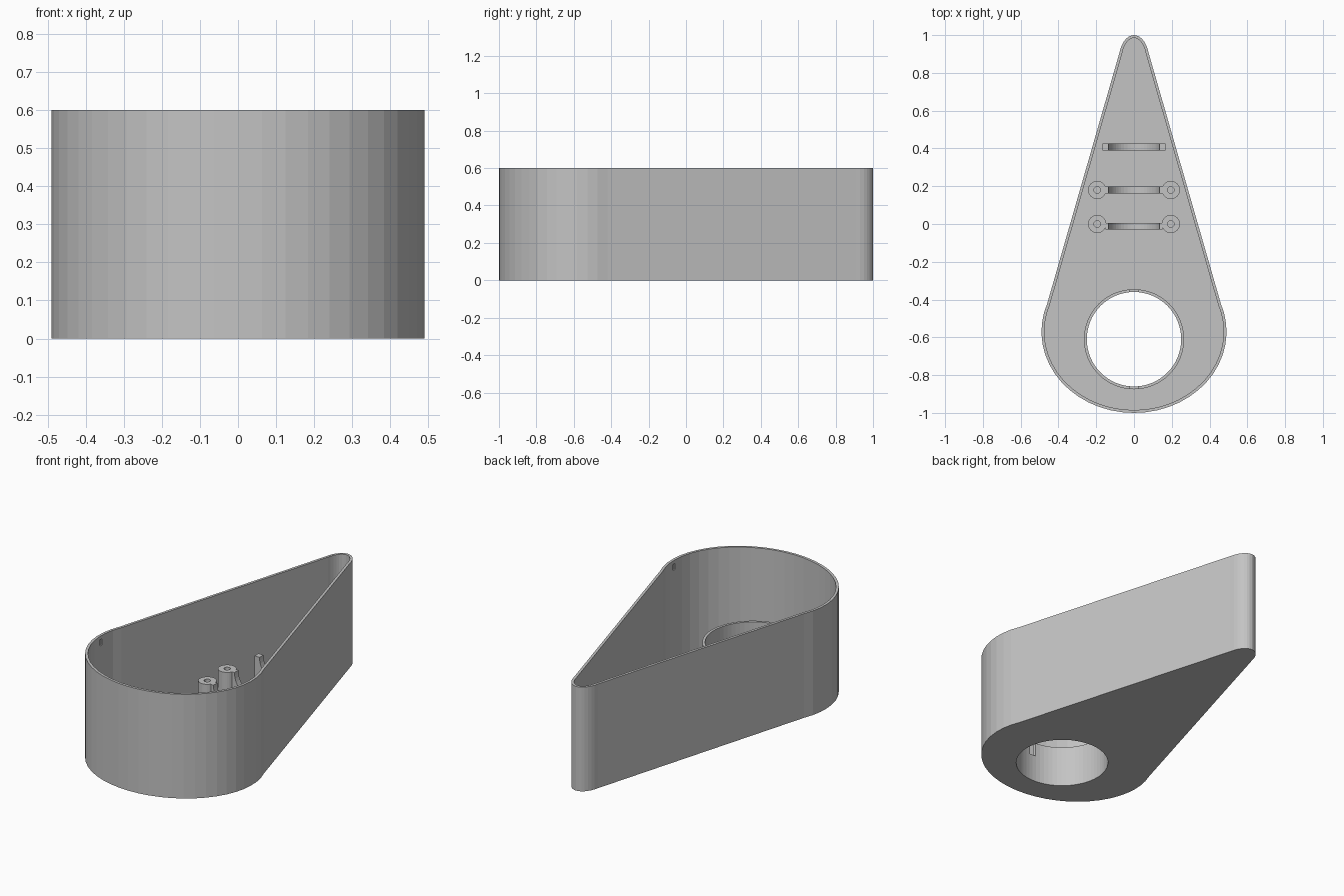
import bpy
import bmesh
from math import sin, cos, pi, asin
from mathutils import Matrix

cube = bpy.data.objects.get("Cube")
if cube:
    bpy.data.objects.remove(cube, do_unlink=True)

grey = bpy.data.materials.new("plain_grey")
grey.use_nodes = True
COLOUR = (0.55, 0.55, 0.55, 1)
grey.diffuse_color = COLOUR
grey.node_tree.nodes["Principled BSDF"].inputs["Base Color"].default_value = COLOUR

HEIGHT, WALL, FLOOR = 0.60, 0.015, 0.02
HOLE_Y, HOLE_R = -0.61, 0.25
COLLAR_TOP = 0.24
POST_TOP, POST_X = 0.20, 0.195


def arc(cx, cy, a, b, start, end, steps):
    """Points along an elliptical arc."""
    angles = [start + (end - start) * i / steps for i in range(steps + 1)]
    return [(cx + a * cos(t), cy + b * sin(t)) for t in angles]


def circle(cx, cy, r, steps):
    return arc(cx, cy, r, r, 0, 2 * pi, steps)[:-1]


def box(cx, cy, w, d):
    return [(cx + sx * w / 2, cy + sy * d / 2)
            for sx, sy in ((-1, -1), (1, -1), (1, 1), (-1, 1))]


def teardrop(inset):
    """Wide rounded front joined by straight sides to a narrow rounded tip."""
    low, high = asin(0.15 / 0.43), asin(0.04 / 0.13)
    front = arc(0, -0.57, 0.49 - inset, 0.43 - inset, -pi - low, low, 30)
    tip = arc(0, 0.87, 0.08 - inset, 0.13 - inset, high, pi - high, 14)
    return front + tip


def prism(name, points, z0, z1, matrix=None):
    """Extrude a closed outline from z0 to z1."""
    bm = bmesh.new()
    base = bm.faces.new([bm.verts.new((x, y, z0)) for x, y in points])
    out = bmesh.ops.extrude_face_region(bm, geom=[base])
    top = [v for v in out["geom"] if isinstance(v, bmesh.types.BMVert)]
    bmesh.ops.translate(bm, verts=top, vec=(0, 0, z1 - z0))
    if matrix:
        bm.transform(matrix)
    bmesh.ops.recalc_face_normals(bm, faces=bm.faces)
    mesh = bpy.data.meshes.new(name)
    bm.to_mesh(mesh)
    bm.free()
    mesh.materials.append(grey)
    obj = bpy.data.objects.new(name, mesh)
    bpy.context.collection.objects.link(obj)
    return obj


def combine(target, other, operation="DIFFERENCE"):
    """Apply a boolean and discard the helper."""
    mod = target.modifiers.new("cut", "BOOLEAN")
    mod.operation, mod.solver, mod.object = operation, "EXACT", other
    bpy.context.view_layer.objects.active = target
    bpy.ops.object.modifier_apply(modifier=mod.name)
    bpy.data.objects.remove(other, do_unlink=True)


# Open teardrop tray with a thin wall
tray = prism("tray", teardrop(0), 0, HEIGHT)
combine(tray, prism("cavity", teardrop(WALL), FLOOR, HEIGHT + 0.1))

# Collar around the floor opening
collar = prism("collar", circle(0, HOLE_Y, HOLE_R + WALL, 64), 0.005, COLLAR_TOP)
combine(tray, collar, "UNION")
combine(tray, prism("bore", circle(0, HOLE_Y, HOLE_R, 64), -0.1, HEIGHT))

# Slots in the collar, front and back
for side in (-1, 1):
    y = HOLE_Y + side * (HOLE_R + WALL / 2)
    combine(tray, prism("slot", box(0, y, 0.04, 0.06), 0.16, COLLAR_TOP + 0.1))

# Shallow catch pockets inside the wall near the rim
for side in (-1, 1):
    combine(tray, prism("pocket", box(side * 0.474, -0.57, 0.016, 0.02), 0.545, 0.58))

# Screw posts with blind holes
for row, y in (("front", 0.0), ("back", 0.18)):
    for side, sign in (("left", 1), ("right", -1)):
        post = prism(f"{row}_{side}_post", circle(sign * POST_X, y, 0.048, 32),
                     FLOOR - 0.005, POST_TOP)
        combine(post, prism("drill", circle(sign * POST_X, y, 0.017, 20),
                            FLOOR + 0.01, POST_TOP + 0.1))

# Cradle ribs with a half-round saddle, profile drawn in x and z
upright = Matrix.Rotation(pi / 2, 4, "X")
for name, y, half in (("front", -0.012, 0.152), ("middle", 0.18, 0.152), ("back", 0.408, 0.168)):
    saddle = arc(0, POST_TOP, 0.136, 0.136, 0, -pi, 24)
    profile = [(-half, FLOOR - 0.005), (half, FLOOR - 0.005), (half, POST_TOP)]
    profile += saddle + [(-half, POST_TOP)]
    prism(f"{name}_cradle", profile, -0.018, 0.018,
          Matrix.Translation((0, y, 0)) @ upright)
